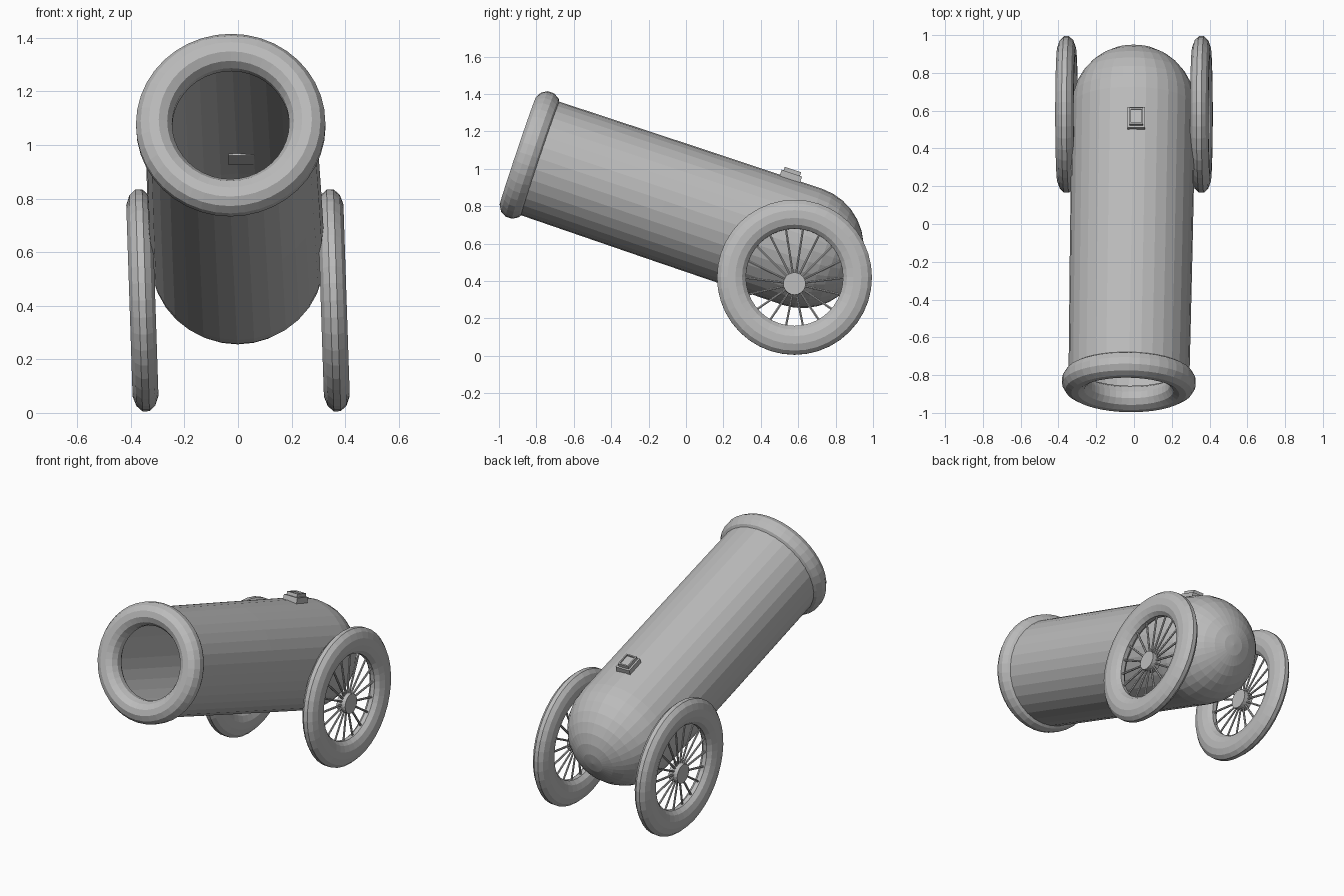
import bpy, bmesh, math
from mathutils import Vector, Matrix

if "Cube" in bpy.data.objects:
    bpy.data.objects.remove(bpy.data.objects["Cube"])

grey = bpy.data.materials.new("cannon grey")
grey.diffuse_color = (0.5, 0.5, 0.5, 1)
grey.use_nodes = True
grey.node_tree.nodes["Principled BSDF"].inputs["Base Color"].default_value = grey.diffuse_color


def finish(bm, name, matrix):
    bmesh.ops.remove_doubles(bm, verts=bm.verts, dist=1e-5)
    bmesh.ops.recalc_face_normals(bm, faces=bm.faces)
    me = bpy.data.meshes.new(name)
    bm.to_mesh(me)
    bm.free()
    me.materials.append(grey)
    ob = bpy.data.objects.new(name, me)
    ob.matrix_world = matrix
    bpy.context.collection.objects.link(ob)
    return ob


def lathe(name, profile, matrix, segs=32, closed=False):
    """Revolve (radius, height) points around local z."""
    bm = bmesh.new()
    rings = [[bm.verts.new((r * math.cos(2 * math.pi * i / segs),
                            r * math.sin(2 * math.pi * i / segs), h))
              for i in range(segs)] for r, h in profile]
    if closed:
        rings.append(rings[0])
    for a, b in zip(rings, rings[1:]):
        for i in range(segs):
            j = (i + 1) % segs
            bm.faces.new((a[i], a[j], b[j], b[i]))
    return finish(bm, name, matrix)


def oval(major, radial, axial, n):
    return [(major + radial * math.cos(2 * math.pi * (k + 0.5) / n),
             axial * math.sin(2 * math.pi * (k + 0.5) / n)) for k in range(n)]


# Barrel frame: local z runs from breech to muzzle
breech = Vector((-0.002, 0.622, 0.583))
muzzle = Vector((-0.027, -0.835, 1.074))
axis = muzzle - breech
length = axis.length
rot = axis.to_track_quat('Z', 'Y').to_matrix().to_4x4()
frame = Matrix.Translation(breech) @ rot

# Hollow barrel shell with round breech
R = 0.328
profile = [(R * math.sin(k * math.pi / 16), -R * math.cos(k * math.pi / 16))
           for k in range(9)]
profile += [(0.325, length * 0.5), (0.32, length)]
lathe("barrel", profile, frame)

# Muzzle ring
lathe("muzzle_ring", oval(0.286, 0.07, 0.07, 12),
      Matrix.Translation(muzzle) @ rot, 40, True)

# Wheels, both leaning slightly the same way
lean = Matrix.Rotation(math.radians(-1.9), 4, 'Y')
to_side = Matrix.Rotation(math.pi / 2, 4, 'Y')
for side, x in (("right", 0.357), ("left", -0.357)):
    place = Matrix.Translation((x, 0.58, 0.42)) @ lean @ to_side
    lathe(side + "_wheel_rim", oval(0.337, 0.08, 0.05, 12), place, 40, True)
    # Hub sits a little below the rim centre (local x points down)
    hub_x = 0.035
    lathe(side + "_hub", [(0, -0.03), (0.06, -0.03), (0.06, 0.03), (0, 0.03)],
          place @ Matrix.Translation((hub_x, 0, 0)), 20)
    # Spokes
    bm = bmesh.new()
    hub = Vector((hub_x, 0, 0))
    for k in range(18):
        a = 2 * math.pi * (k + 0.5) / 18
        end = Vector((0.28 * math.cos(a), 0.28 * math.sin(a), 0))
        d = end - hub
        m = (Matrix.Translation((hub + end) / 2)
             @ d.to_track_quat('Z', 'Y').to_matrix().to_4x4()
             @ Matrix.Diagonal((1, 1, d.length, 1)))
        bmesh.ops.create_cone(bm, cap_ends=True, segments=6, radius1=0.0065,
                              radius2=0.0065, depth=1, matrix=m)
    finish(bm, side + "_spokes", place)

# Fuse block: stepped plate with a recessed top
bm = bmesh.new()
bmesh.ops.create_cube(bm, size=1, matrix=Matrix.Diagonal((0.095, 0.115, 0.036, 1)))
for inset, rise in ((0.016, 0.02), (0.012, -0.008)):
    bm.faces.ensure_lookup_table()
    top = max((f for f in bm.faces if f.normal.z > 0.9),
              key=lambda f: f.calc_center_median().z)
    bmesh.ops.inset_individual(bm, faces=[top], thickness=inset)
    new = bmesh.ops.extrude_discrete_faces(bm, faces=[top])["faces"]
    bmesh.ops.translate(bm, verts=new[0].verts, vec=(0, 0, rise))
    bm.normal_update()
finish(bm, "fuse_block", Matrix.Translation((0.012, 0.56, 0.96))
       @ Matrix.Rotation(math.radians(-18.5), 4, 'X'))
